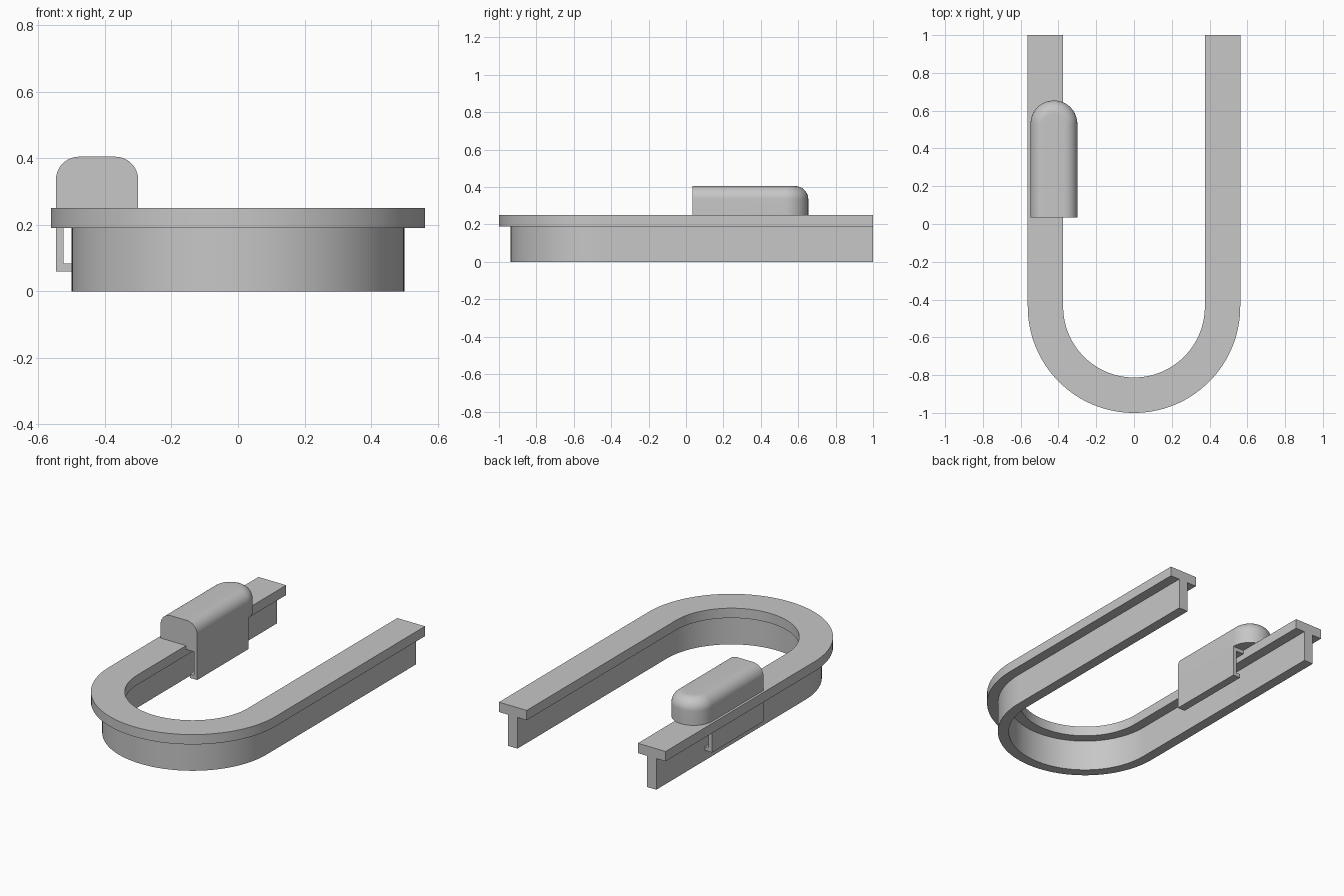
import bpy
import bmesh
import math

cube = bpy.data.objects.get("Cube")
if cube:
    bpy.data.objects.remove(cube)

grey = bpy.data.materials.new("plain_grey")
grey.use_nodes = True
colour = (0.57, 0.57, 0.57, 1)
grey.diffuse_color = colour
grey.node_tree.nodes["Principled BSDF"].inputs["Base Color"].default_value = colour


def loft(name, rings):
    """Skin a row of matching closed rings and cap both ends."""
    bm = bmesh.new()
    rows = [[bm.verts.new(p) for p in ring] for ring in rings]
    n = len(rows[0])
    for a, b in zip(rows, rows[1:]):
        for i in range(n):
            j = (i + 1) % n
            bm.faces.new((a[i], a[j], b[j], b[i]))
    bm.faces.new(rows[0][::-1])
    bm.faces.new(rows[-1])
    bmesh.ops.recalc_face_normals(bm, faces=bm.faces)
    mesh = bpy.data.meshes.new(name)
    bm.to_mesh(mesh)
    bm.free()
    mesh.materials.append(grey)
    obj = bpy.data.objects.new(name, mesh)
    bpy.context.collection.objects.link(obj)
    bpy.ops.object.select_all(action="DESELECT")
    obj.select_set(True)
    bpy.context.view_layer.objects.active = obj
    bpy.ops.object.shade_smooth_by_angle(angle=math.radians(30))
    return obj


# T-section rail swept along a U: straight arm, half circle, straight arm
FLANGE_Z, TOP_Z = 0.19, 0.25
BEND_Y = -0.4375
tee = [(0.4375, 0), (0.5, 0), (0.5, FLANGE_Z), (0.5625, FLANGE_Z),
       (0.5625, TOP_Z), (0.375, TOP_Z), (0.375, FLANGE_Z), (0.4375, FLANGE_Z)]
STEPS = 64
rail = [[(r, 1, z) for r, z in tee]]
for i in range(STEPS + 1):
    a = -math.pi * i / STEPS
    rail.append([(r * math.cos(a), BEND_Y + r * math.sin(a), z) for r, z in tee])
rail.append([(-r, 1, z) for r, z in tee])
loft("rail", rail)

# Carriage body: flat front, half-round back, rounded top edge
CX, HALF = -0.4238, 0.1238
FRONT_Y, BACK_Y = 0.035, 0.53
BODY_TOP, FILLET = 0.405, 0.07


def d_outline(r, z):
    ring = [(CX + r, FRONT_Y, z)]
    for i in range(33):
        a = math.pi * i / 32
        ring.append((CX + r * math.cos(a), BACK_Y + r * math.sin(a), z))
    return ring + [(CX - r, FRONT_Y, z)]


body = [d_outline(HALF, TOP_Z)]
for i in range(13):
    a = math.pi / 2 * i / 12
    body.append(d_outline(HALF - FILLET * (1 - math.cos(a)),
                          BODY_TOP - FILLET * (1 - math.sin(a))))
loft("carriage_body", body)

# Carriage channel: side skirts with inward feet below the body
WALL, FOOT, BOTTOM = 0.023, 0.05, 0.06
half = [(HALF, TOP_Z), (HALF, BOTTOM), (HALF - FOOT, BOTTOM),
        (HALF - FOOT, BOTTOM + WALL), (HALF - WALL, BOTTOM + WALL),
        (HALF - WALL, TOP_Z - WALL)]
section = half + [(-x, z) for x, z in reversed(half)]
loft("carriage_channel",
     [[(CX + x, y, z) for x, z in section] for y in (FRONT_Y, BACK_Y)])
